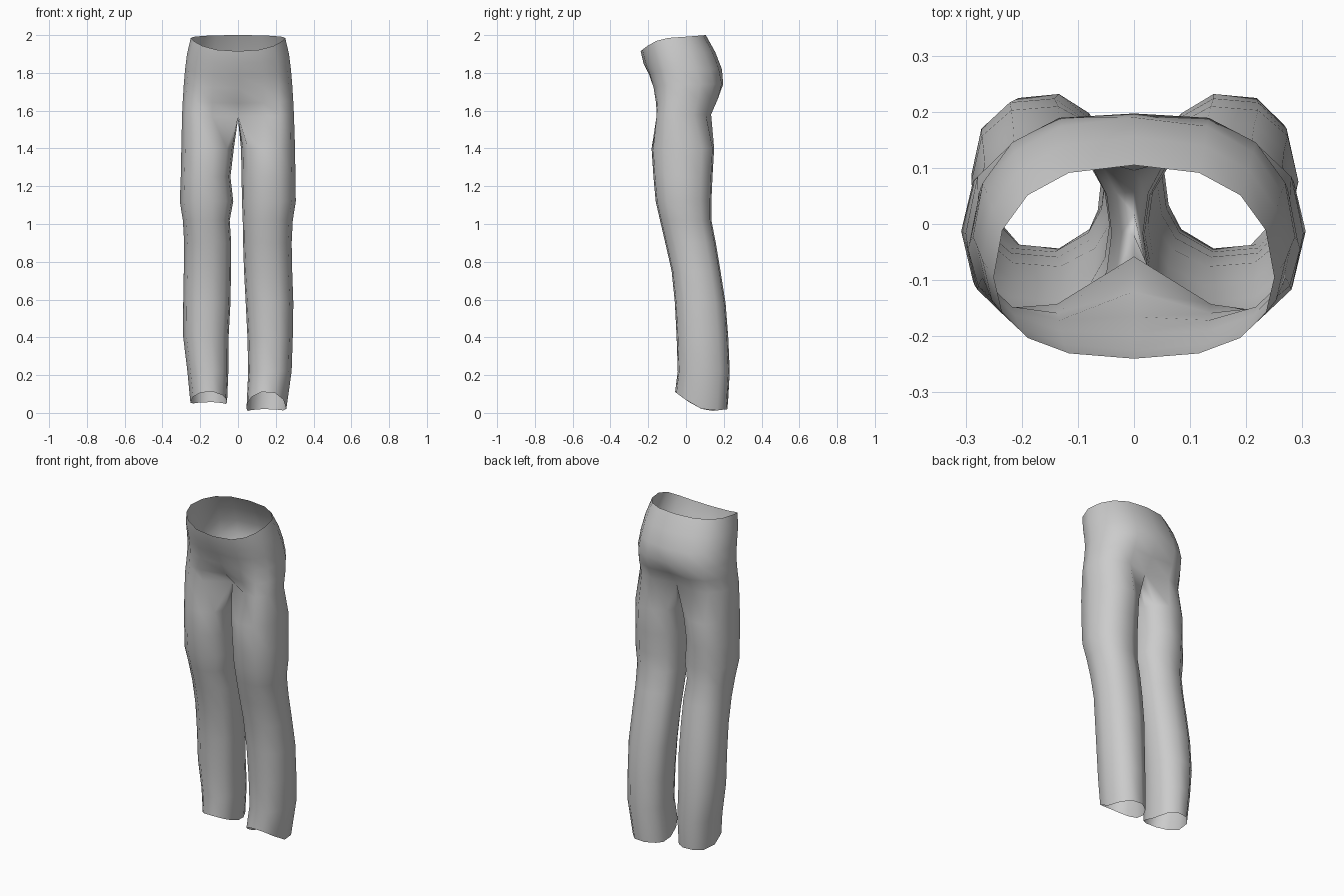
import bpy, bmesh, math

if "Cube" in bpy.data.objects:
    bpy.data.objects.remove(bpy.data.objects["Cube"])

# pelvis rows: z front, z side, z back, y front, y back, half width, front notch, back notch
PELVIS = [
    (1.915, 1.985, 2.00, -0.24, 0.105, 0.25, 0.00, 0.00),
    (1.85, 1.90, 1.91, -0.225, 0.155, 0.27, 0.00, 0.00),
    (1.79, 1.82, 1.82, -0.205, 0.19, 0.28, 0.01, 0.00),
    (1.72, 1.74, 1.74, -0.19, 0.207, 0.287, 0.025, 0.01),
    (1.64, 1.66, 1.66, -0.19, 0.19, 0.292, 0.07, 0.035),
    (1.57, 1.58, 1.58, -0.193, 0.16, 0.296, 0.135, 0.065),
]
# leg rows: z, y front, y back, then outer and inner x for the left and the right leg
LEGS = [
    (1.40, -0.185, 0.152, 0.300, 0.022, 0.302, 0.016),
    (1.25, -0.175, 0.143, 0.303, 0.040, 0.304, 0.019),
    (1.12, -0.163, 0.137, 0.308, 0.025, 0.306, 0.021),
    (1.02, -0.140, 0.137, 0.292, 0.044, 0.290, 0.025),
    (0.90, -0.112, 0.160, 0.285, 0.036, 0.284, 0.027),
    (0.75, -0.078, 0.185, 0.287, 0.037, 0.287, 0.032),
    (0.58, -0.061, 0.212, 0.290, 0.040, 0.293, 0.041),
    (0.40, -0.052, 0.226, 0.290, 0.050, 0.290, 0.050),
    (0.22, -0.046, 0.234, 0.268, 0.051, 0.284, 0.054),
]
# hem: y front, y back, outer, inner, lift of the sole edge
HEMS = {-1: (-0.055, 0.225, 0.252, 0.058, 0.045), 1: (-0.060, 0.222, 0.256, 0.045, 0.008)}


def power(v, p):
    return math.copysign(abs(v) ** p, v)


def pelvis_point(row, i):
    """Point i of 9 on the half ring, from front centre round the hip to back centre."""
    zf, zs, zb, yf, yb, w, nf, nb = row
    a = math.radians(-90 + 22.5 * i)
    c, s = max(0, math.cos(a)), math.sin(a)
    mid = yf * 0.58 + yb * 0.42
    y = mid + (mid - yf) * power(s, 0.85) if s < 0 else mid + (yb - mid) * power(s, 0.9)
    y += nf * {0: 1, 1: 0.3}.get(i, 0) - nb * {8: 1, 7: 0.2}.get(i, 0)
    z = zs + (zf - zs) * max(0, -s) ** 1.5 + (zb - zs) * max(0, s)
    return w * power(c, 0.8), y, z


def leg_point(i, yf, yb, outer, inner):
    """Point i of 12 on a closed leg ring: 9 outer points, then 3 inner ones."""
    a = math.radians(-135 + 33.75 * i if i < 9 else 135 + 22.5 * (i - 8))
    x = (outer + inner) / 2 + (outer - inner) / 2 * power(math.cos(a), 0.88)
    y = (yf + yb) / 2 + (yb - yf) / 2 * power(math.sin(a), 0.88)
    return x, y


def bridge(bm, top, bottom, closed, side):
    n = len(top)
    for i in range(n if closed else n - 1):
        j = (i + 1) % n
        f = [top[i], bottom[i], bottom[j], top[j]]
        bm.faces.new(f if side > 0 else f[::-1])


bm = bmesh.new()
# centre seam points shared by both halves
seam = {(r, i): bm.verts.new(pelvis_point(row, i))
        for r, row in enumerate(PELVIS) for i in (0, 8)}
yf, yb = seam[5, 0].co.y, seam[5, 8].co.y
crotch = [bm.verts.new((0, yb + (yf - yb) * t, 1.555)) for t in (0.25, 0.5, 0.75)]

for side in (-1, 1):
    # waist and hips
    previous = None
    for r, row in enumerate(PELVIS):
        ring = []
        for i in range(9):
            x, y, z = pelvis_point(row, i)
            ring.append(seam[r, i] if i in (0, 8) else bm.verts.new((side * x, y, z)))
        if previous:
            bridge(bm, previous, ring, False, side)
        previous = ring
    # leg tube hanging from the hip ring and crotch seam
    previous = previous + crotch
    for z, f, b, lo, li, ro, ri in LEGS:
        outer, inner = (lo, li) if side < 0 else (ro, ri)
        ring = []
        for i in range(12):
            x, y = leg_point(i, f, b, outer, inner)
            ring.append(bm.verts.new((side * x, y, z)))
        bridge(bm, previous, ring, True, side)
        previous = ring
    # hem, arched up over the instep and dropping to the heel
    f, b, outer, inner, low = HEMS[side]
    ring = []
    for i in range(12):
        x, y = leg_point(i, f, b, outer, inner)
        t = (y - f) / (b - f)
        z = low + (0.113 - low) * max(0, 1 - t / 0.65) ** 1.4 + 0.012 * max(0, t - 0.65) / 0.35
        ring.append(bm.verts.new((side * x, y, z)))
    bridge(bm, previous, ring, True, side)

for face in bm.faces:
    face.smooth = True
mesh = bpy.data.meshes.new("trousers")
bm.to_mesh(mesh)
bm.free()
trousers = bpy.data.objects.new("trousers", mesh)
bpy.context.collection.objects.link(trousers)

# plain cloth colour
cloth = bpy.data.materials.new("grey cloth")
cloth.diffuse_color = (0.6, 0.6, 0.6, 1)
cloth.use_nodes = True
cloth.node_tree.nodes["Principled BSDF"].inputs["Base Color"].default_value = cloth.diffuse_color
mesh.materials.append(cloth)
